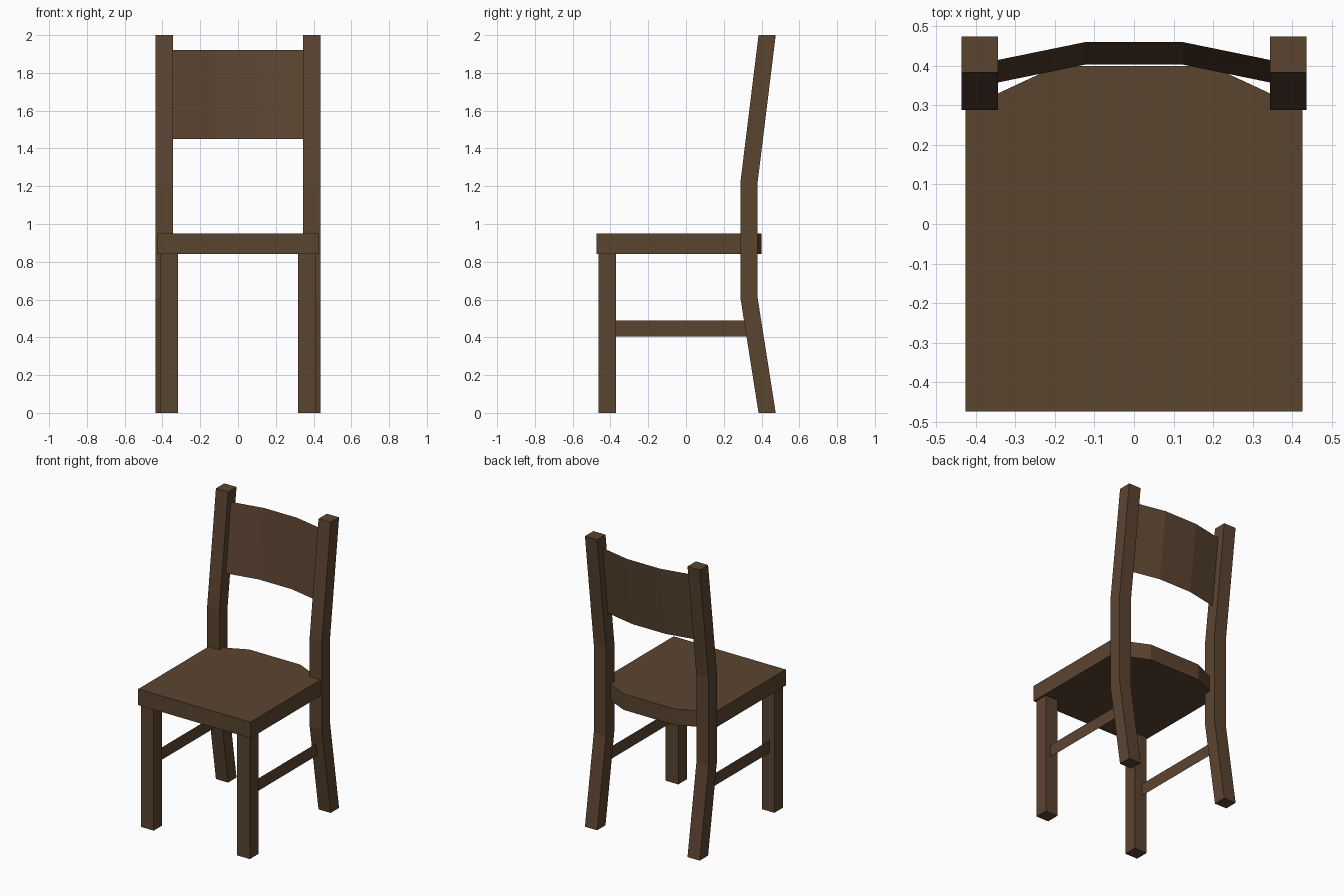
import bpy

if "Cube" in bpy.data.objects:
    bpy.data.objects.remove(bpy.data.objects["Cube"])

wood = bpy.data.materials.new("dark brown wood")
wood.diffuse_color = (0.105, 0.058, 0.030, 1)
wood.use_nodes = True
wood.node_tree.nodes["Principled BSDF"].inputs["Base Color"].default_value = wood.diffuse_color


def add_mesh(name, verts, faces):
    mesh = bpy.data.meshes.new(name)
    mesh.from_pydata(verts, [], faces)
    mesh.materials.append(wood)
    obj = bpy.data.objects.new(name, mesh)
    bpy.context.collection.objects.link(obj)
    return obj


def loft(name, rings):
    """Closed solid through equal-sized rings, capped at both ends."""
    n = len(rings[0])
    faces = [tuple(reversed(range(n)))]
    for r in range(len(rings) - 1):
        for i in range(n):
            j = (i + 1) % n
            faces.append((r * n + i, r * n + j, (r + 1) * n + j, (r + 1) * n + i))
    faces.append(tuple(range((len(rings) - 1) * n, len(rings) * n)))
    return add_mesh(name, [v for ring in rings for v in ring], faces)


def rect(x0, x1, y0, y1, z):
    return [(x0, y0, z), (x1, y0, z), (x1, y1, z), (x0, y1, z)]


# Seat with a bowed back edge
half = [(0.427, -0.475), (0.427, 0.292), (0.195, 0.40)]
outline = half + [(-x, y) for x, y in reversed(half)]
loft("seat", [[(x, y, z) for x, y in outline] for z in (0.84, 0.95)])

# Bent back posts: z level and front y
post_path = [(0, 0.384), (0.61, 0.288), (1.22, 0.288), (2.0, 0.384)]

for side, s in (("left", -1), ("right", 1)):
    # Straight front leg
    x0, x1 = sorted((s * 0.318, s * 0.414))
    loft("front_leg_" + side, [rect(x0, x1, -0.463, -0.37, z) for z in (0, 0.84)])

    # Back post
    x0, x1 = sorted((s * 0.344, s * 0.437))
    loft("back_post_" + side,
         [rect(x0, x1, y, y + 0.091, z) for z, y in post_path])

    # Thin side stretcher
    x = s * 0.378
    add_mesh("stretcher_" + side,
             [(x, -0.38, 0.405), (x, 0.34, 0.405), (x, 0.34, 0.49), (x, -0.38, 0.49)],
             [(0, 1, 2, 3)])

# Thin curved backrest panel, leaning with the posts
curve = [(-0.35, 0.357), (-0.125, 0.403), (0.125, 0.403), (0.35, 0.357)]
verts = [(x, y, 1.45) for x, y in curve] + [(x, y + 0.057, 1.92) for x, y in curve]
add_mesh("backrest", verts, [(i, i + 1, i + 5, i + 4) for i in range(3)])
